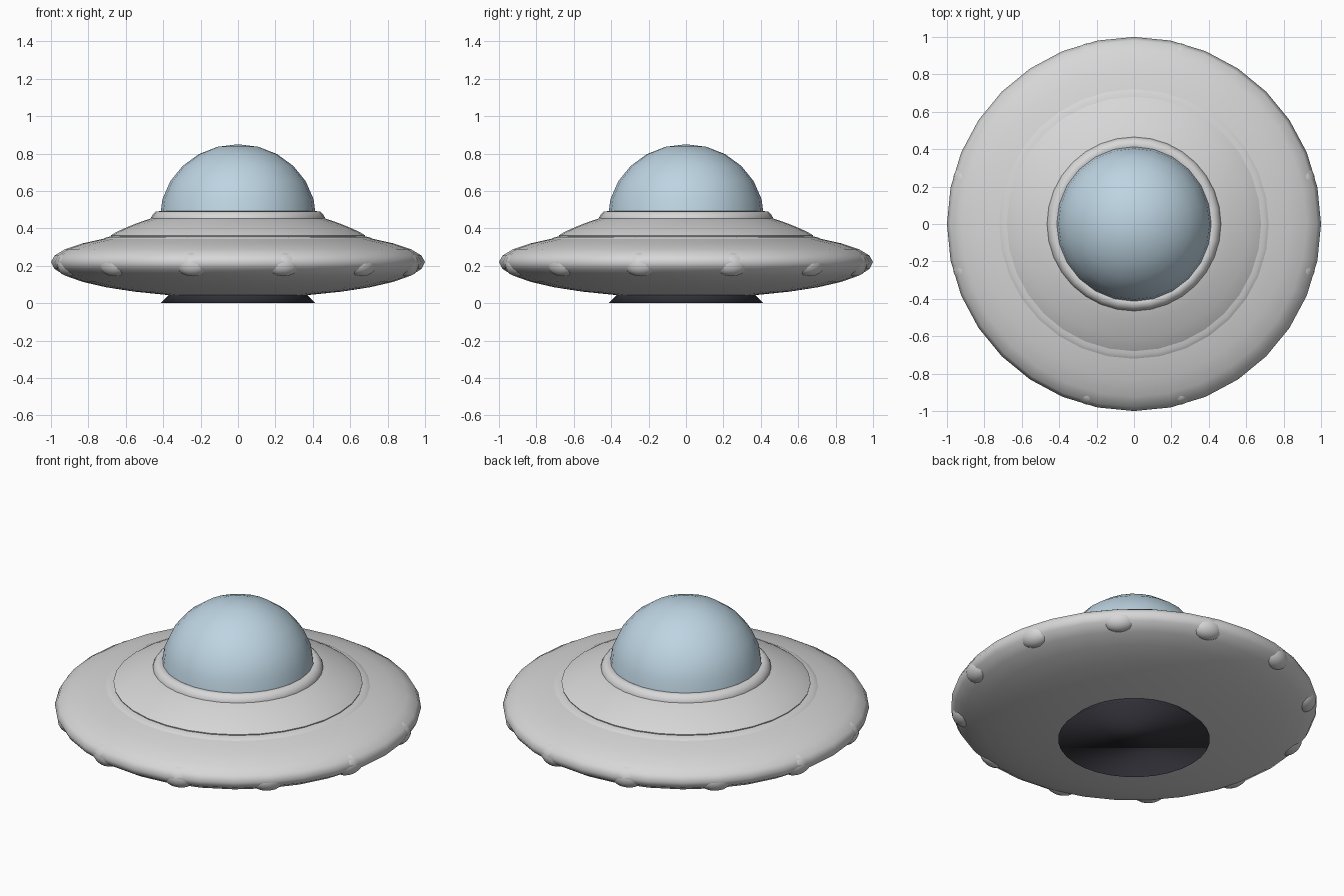
import bpy
import bmesh
from math import sin, cos, pi, radians
from mathutils import Matrix, Vector

if "Cube" in bpy.data.objects:
    bpy.data.objects.remove(bpy.data.objects["Cube"], do_unlink=True)


def material(name, rgb):
    mat = bpy.data.materials.new(name)
    mat.use_nodes = True
    mat.diffuse_color = (*rgb, 1)
    mat.node_tree.nodes["Principled BSDF"].inputs["Base Color"].default_value = (*rgb, 1)
    return mat


GREY = material("hull grey", (0.68, 0.68, 0.68))
GLASS = material("dome blue", (0.51, 0.66, 0.76))
DARK = material("vent charcoal", (0.03, 0.029, 0.038))


def finish(name, bm, mat, angle=40):
    """Turn a bmesh into a smooth shaded object."""
    bmesh.ops.recalc_face_normals(bm, faces=bm.faces)
    mesh = bpy.data.meshes.new(name)
    bm.to_mesh(mesh)
    bm.free()
    mesh.materials.append(mat)
    obj = bpy.data.objects.new(name, mesh)
    bpy.context.collection.objects.link(obj)
    bpy.ops.object.select_all(action="DESELECT")
    obj.select_set(True)
    bpy.context.view_layer.objects.active = obj
    bpy.ops.object.shade_smooth_by_angle(angle=radians(angle))


def lathe(name, profile, sides, mat, angle=40):
    """Spin (radius, height) points around the z axis."""
    bm = bmesh.new()
    verts = [bm.verts.new((0, -r, z)) for r, z in profile]
    edges = [bm.edges.new(pair) for pair in zip(verts, verts[1:])]
    bmesh.ops.spin(bm, geom=verts + edges, cent=(0, 0, 0), axis=(0, 0, 1),
                   angle=2 * pi, steps=sides, use_duplicate=False)
    bmesh.ops.remove_doubles(bm, verts=bm.verts, dist=0.0005)
    finish(name, bm, mat, angle)


def arc(radius, height, centre, start, end, steps):
    """Elliptical profile, angles in degrees above the horizon."""
    angles = [radians(start + (end - start) * i / steps) for i in range(steps + 1)]
    return [(radius * cos(a), centre + height * sin(a)) for a in angles]


# Saucer hull, slightly deeper below the rim than above
lathe("saucer_hull", arc(1, 0.19, 0.22, -90, 0, 8) + arc(1, 0.18, 0.22, 0, 90, 8)[1:],
      32, GREY, 60)

# Raised upper deck and the low lip round its foot
lathe("upper_deck", [(0.675, 0.34), (0.68, 0.363), (0.655, 0.378), (0.615, 0.397),
                     (0.57, 0.416), (0.515, 0.437), (0.45, 0.458), (0.38, 0.47)],
      32, GREY)
lathe("deck_lip", [(0.73, 0.338), (0.718, 0.346), (0.70, 0.354), (0.67, 0.358)],
      32, GREY, 60)

# Collar that holds the dome
lathe("dome_collar", [(0.465, 0.44), (0.465, 0.458), (0.455, 0.475), (0.44, 0.489),
                      (0.42, 0.492), (0.40, 0.485)], 32, GREY, 50)

# Glass dome
lathe("dome", arc(0.418, 0.395, 0.455, 0, 90, 6), 24, GLASS, 60)

# Flared vent under the hull
vent = bmesh.new()
bmesh.ops.create_cone(vent, cap_ends=True, segments=32, radius1=0.415, radius2=0.335,
                      depth=0.08, matrix=Matrix.Translation((0, 0, 0.04)))
finish("vent", vent, DARK, 180)

# Twelve bulges round the rim
bulges = bmesh.new()
for i in range(12):
    turn = Matrix.Rotation(radians(15 + 30 * i), 4, "Z")
    place = Matrix.Translation((0.935, 0, 0.208))
    size = Matrix.Diagonal(Vector((0.063, 0.095, 0.064, 1)))
    bmesh.ops.create_uvsphere(bulges, u_segments=16, v_segments=10, radius=1,
                              matrix=turn @ place @ size)
finish("rim_bulges", bulges, GREY, 60)
